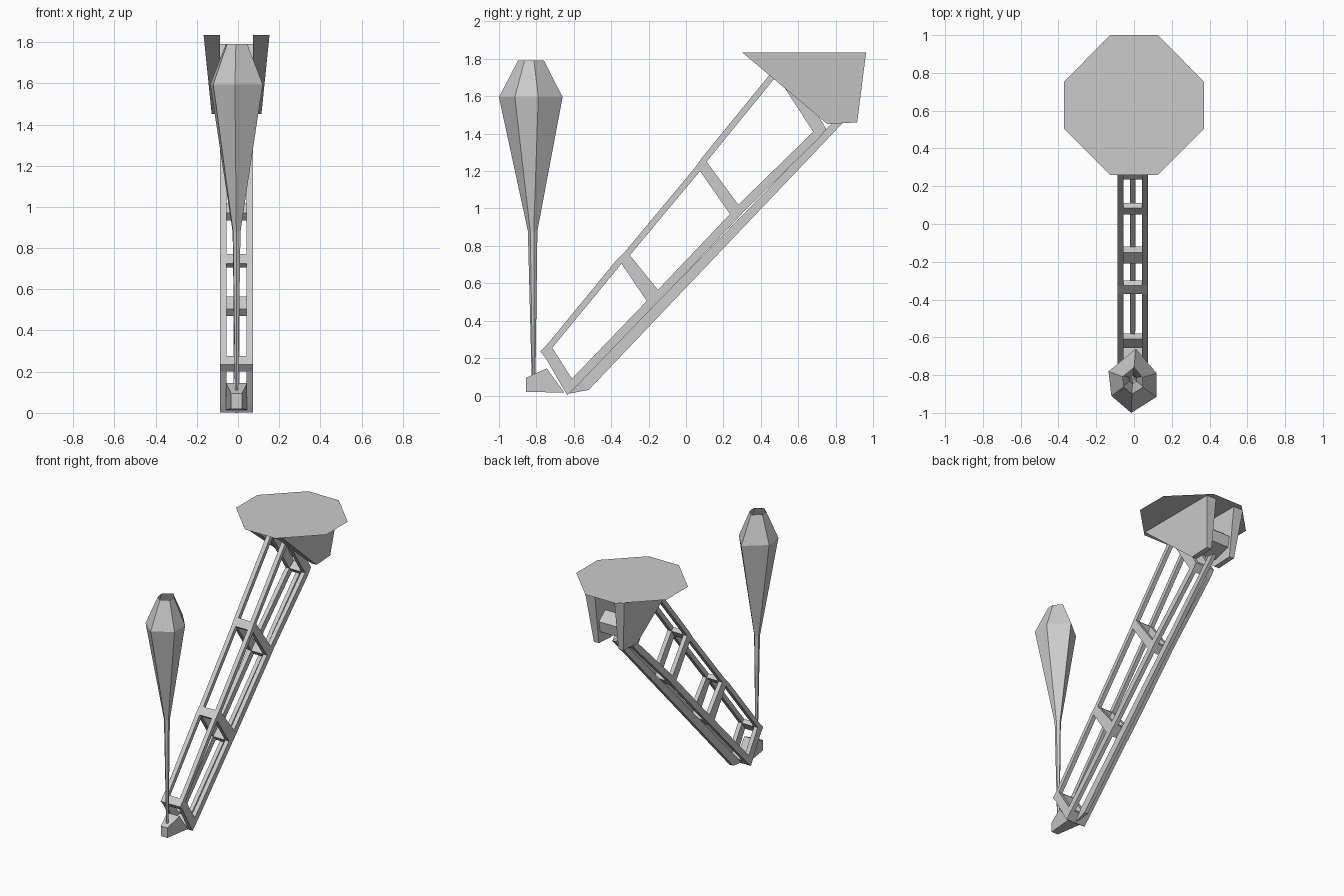
import bpy, bmesh

if "Cube" in bpy.data.objects:
    bpy.data.objects.remove(bpy.data.objects["Cube"])

CX = -0.007  # shared centre line of everything but the table top


def finish(bm, name):
    bmesh.ops.recalc_face_normals(bm, faces=bm.faces[:])
    me = bpy.data.meshes.new(name)
    bm.to_mesh(me)
    bm.free()
    ob = bpy.data.objects.new(name, me)
    bpy.context.collection.objects.link(ob)
    return ob


def bridge(bm, a, b, caps=True):
    """Skin two equal point loops, optionally closing both ends."""
    va, vb = [bm.verts.new(p) for p in a], [bm.verts.new(p) for p in b]
    n = len(va)
    for i in range(n):
        j = (i + 1) % n
        bm.faces.new((va[i], va[j], vb[j], vb[i]))
    if caps:
        bm.faces.new(va[::-1])
        bm.faces.new(vb)


def prism(bm, yz, x0, x1):
    bridge(bm, [(x0, y, z) for y, z in yz], [(x1, y, z) for y, z in yz])


# Box truss: inner rail corners at the two edges of every rung
up = [(-.75, .20), (-.715, .255), (-.345, .705), (-.30, .75),
      (.075, 1.20), (.11, 1.25), (.485, 1.71), (.545, 1.75)]
lo = [(-.655, .035), (-.61, .09), (-.21, .505), (-.15, .565),
      (.235, .97), (.28, 1.02), (.68, 1.41), (.735, 1.45)]
up_out = [(y - .025, z + .021) for y, z in up]
lo_out = [(y + .03, z - .035) for y, z in lo]
up_out[0], up_out[7] = (-.78, .235), (.52, 1.79)
lo_out[0], lo_out[7] = (-.635, .003), (.75, 1.425)
xs = [CX - .08, CX - .049, CX + .049, CX + .08]
bm = bmesh.new()
for s in range(7):
    rung = s % 2 == 0
    for k in range(3):
        side = k != 1
        x0, x1 = xs[k], xs[k + 1]
        if side or rung:
            prism(bm, (up_out[s], up_out[s + 1], up[s + 1], up[s]), x0, x1)
            prism(bm, (lo[s], lo[s + 1], lo_out[s + 1], lo_out[s]), x0, x1)
        if side and rung:
            prism(bm, (up[s], up[s + 1], lo[s + 1], lo[s]), x0, x1)
bmesh.ops.remove_doubles(bm, verts=bm.verts[:], dist=1e-5)
# drop the hidden faces shared by neighbouring blocks
seen = {}
for f in bm.faces:
    seen.setdefault(frozenset(v.index for v in f.verts), []).append(f)
bmesh.ops.delete(bm, geom=[f for g in seen.values() if len(g) > 1 for f in g],
                 context='FACES')
finish(bm, "truss_frame")

# Thin rod running under the truss, with a pointed foot
bm = bmesh.new()
rings = [(-.635, .0, -.625, .01, .004), (-.56, .08, -.52, .03, .015),
         (.80, 1.475, .855, 1.475, .015)]
loops = [[(CX - w, y0, z0), (CX + w, y0, z0), (CX + w, y1, z1), (CX - w, y1, z1)]
         for y0, z0, y1, z1, w in rings]
bridge(bm, loops[0], loops[1], False)
bridge(bm, loops[1], loops[2], False)
bmesh.ops.remove_doubles(bm, verts=bm.verts[:], dist=1e-5)
bmesh.ops.holes_fill(bm, edges=bm.edges[:])
finish(bm, "under_rod")

# Tapered side cheeks under the table top
for name, s in (("left_cheek", -1), ("right_cheek", 1)):
    yz = [(.30, 1.835), (.963, 1.835), (.915, 1.46), (.755, 1.452)]
    outer = (.16, .16, .121, .121)
    bm = bmesh.new()
    bridge(bm, [(CX + s * .08, y, z) for y, z in yz],
           [(CX + s * w, y, z) for w, (y, z) in zip(outer, yz)])
    finish(bm, name)

# Block held between the cheeks
bm = bmesh.new()
prism(bm, [(.76, 1.50), (.90, 1.54), (.915, 1.62), (.84, 1.68), (.76, 1.62)],
      CX - .08, CX + .08)
finish(bm, "cheek_block")

# Octagonal sheet on top
bm = bmesh.new()
a, b = .37, .125
octagon = [(a, -b), (a, b), (b, a), (-b, a), (-a, b), (-a, -b), (-b, -a), (b, -a)]
bm.faces.new([bm.verts.new((x, .63 + y, 1.84)) for x, y in octagon])
finish(bm, "table_top")

# Six-sided open bulb on a slender stem
hexagon = [(.017, .17), (.127, .04), (.127, -.085), (-.008, -.17),
           (-.113, -.08), (-.128, .05)]
profile = [(.09, .06, -.815), (.88, .15, -.82), (1.595, 1, -.83), (1.79, .41, -.829)]
rings = [[(CX + x * s, cy + y * s, z) for x, y in hexagon] for z, s, cy in profile]
bm = bmesh.new()
for lower, upper in zip(rings, rings[1:]):
    bridge(bm, lower, upper, False)
bmesh.ops.remove_doubles(bm, verts=bm.verts[:], dist=1e-5)
finish(bm, "bulb_and_stem")

# Wedge foot holding the stem
bm = bmesh.new()
bridge(bm, [(CX - .027, -.855, .02), (CX + .027, -.855, .02),
            (CX + .027, -.855, .095), (CX - .027, -.855, .095)],
       [(CX - .051, -.65, .015), (CX + .051, -.65, .015),
        (CX + .051, -.745, .145), (CX - .051, -.745, .145)])
finish(bm, "stem_foot")
